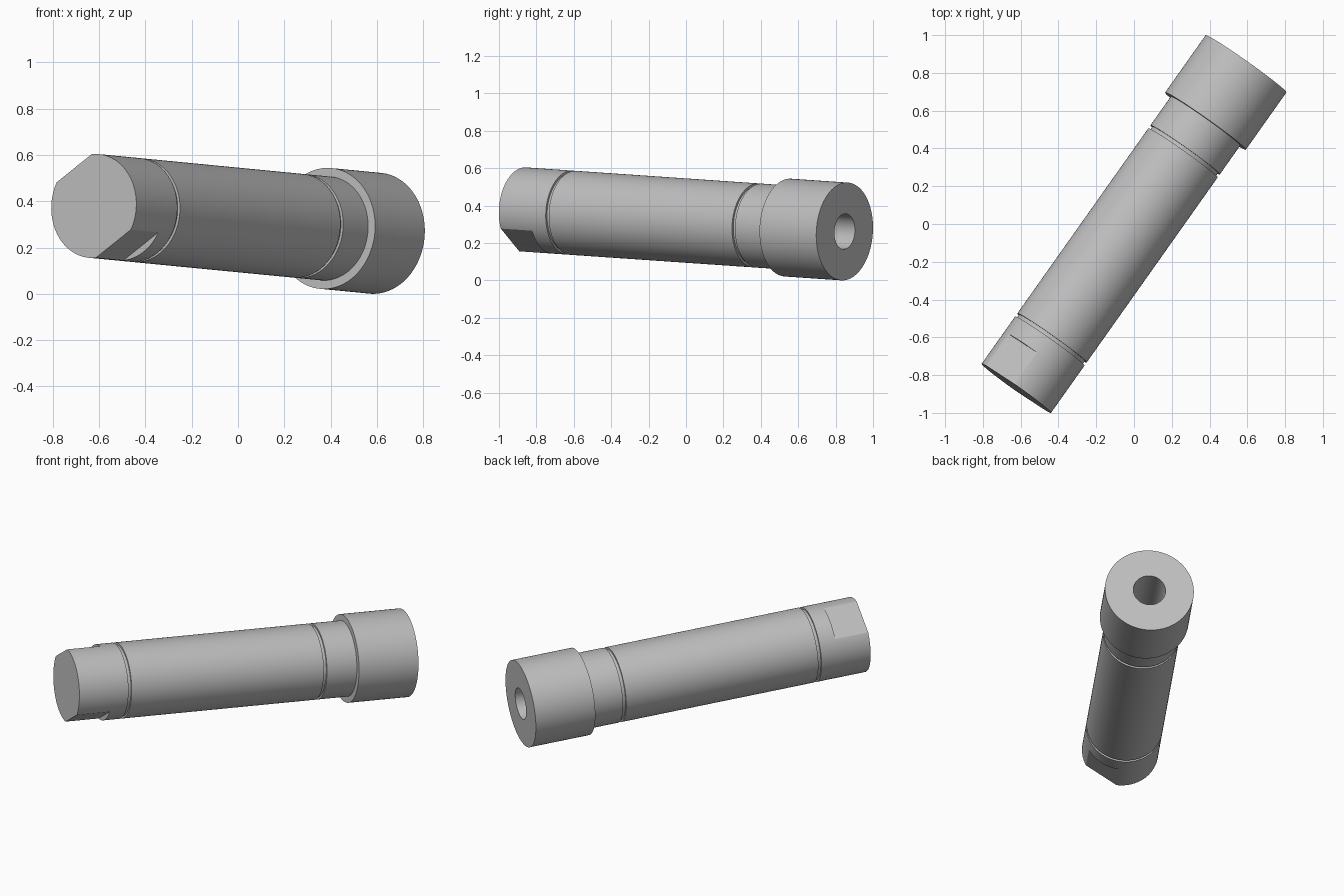
import bpy, bmesh, math
from mathutils import Matrix, Vector

cube = bpy.data.objects.get("Cube")
if cube:
    bpy.data.objects.remove(cube, do_unlink=True)

# Placement: local z runs from the head end to the tip
HEAD = Vector((0.593, 0.848, 0.262))
TIP = Vector((-0.623, -0.87, 0.38))
LENGTH = (TIP - HEAD).length
axis = (TIP - HEAD).normalized()
side = Vector((0, 0, 1)).cross(axis).normalized()
up = axis.cross(side)
frame = Matrix((side, up, axis)).transposed().to_4x4()
frame.translation = HEAD

R_HEAD, R_BODY, R_GROOVE, R_BORE = 0.262, 0.225, 0.213, 0.095
HEAD_LEN, BORE_DEPTH = 0.372, 0.75
GROOVES = (0.559, 1.781)
GROOVE_W = 0.02
FLAT_START, FLAT_DIST, FLAT_ANGLE = 1.902, 0.197, math.radians(124)

steel = bpy.data.materials.new("grey steel")
steel.use_nodes = True
colour = (0.52, 0.52, 0.52, 1)
steel.diffuse_color = colour
steel.node_tree.nodes["Principled BSDF"].inputs["Base Color"].default_value = colour


def add_object(name, bm):
    mesh = bpy.data.meshes.new(name)
    bm.to_mesh(mesh)
    bm.free()
    obj = bpy.data.objects.new(name, mesh)
    bpy.context.collection.objects.link(obj)
    obj.matrix_world = frame
    mesh.materials.append(steel)
    return obj


# Turned pin: blind bore, wide head, two grooves and the shaft
profile = [(0, BORE_DEPTH), (R_BORE, BORE_DEPTH), (R_BORE, 0),
           (R_HEAD, 0), (R_HEAD, HEAD_LEN), (R_BODY, HEAD_LEN)]
for z in GROOVES:
    profile += [(R_BODY, z), (R_GROOVE, z),
                (R_GROOVE, z + GROOVE_W), (R_BODY, z + GROOVE_W)]
profile += [(R_BODY, LENGTH), (0, LENGTH)]

bm = bmesh.new()
verts = [bm.verts.new((r, 0, z)) for r, z in profile]
edges = [bm.edges.new(pair) for pair in zip(verts, verts[1:])]
bmesh.ops.spin(bm, geom=verts + edges, cent=(0, 0, 0), axis=(0, 0, 1),
               angle=math.tau, steps=128)
bmesh.ops.remove_doubles(bm, verts=bm.verts, dist=0.0001)
bmesh.ops.recalc_face_normals(bm, faces=bm.faces)
pin = add_object("shouldered_pin", bm)

# Two opposite wrench flats cut into the tip
bm = bmesh.new()
for turn in (0, math.pi):
    place = (Matrix.Rotation(FLAT_ANGLE + turn, 4, 'Z')
             @ Matrix.Translation((FLAT_DIST + 0.1, 0, FLAT_START + 0.2))
             @ Matrix.Diagonal((0.2, 0.6, 0.4, 1)))
    bmesh.ops.create_cube(bm, size=1, matrix=place)
cutter = add_object("flat_cutter", bm)
cutter.hide_render = True

cut = pin.modifiers.new("wrench flats", 'BOOLEAN')
cut.operation = 'DIFFERENCE'
cut.solver = 'EXACT'
cut.object = cutter
bpy.ops.object.select_all(action='DESELECT')
pin.select_set(True)
bpy.context.view_layer.objects.active = pin
bpy.ops.object.modifier_apply(modifier=cut.name)
bpy.data.objects.remove(cutter, do_unlink=True)

bpy.ops.object.shade_smooth_by_angle(angle=math.radians(25))
